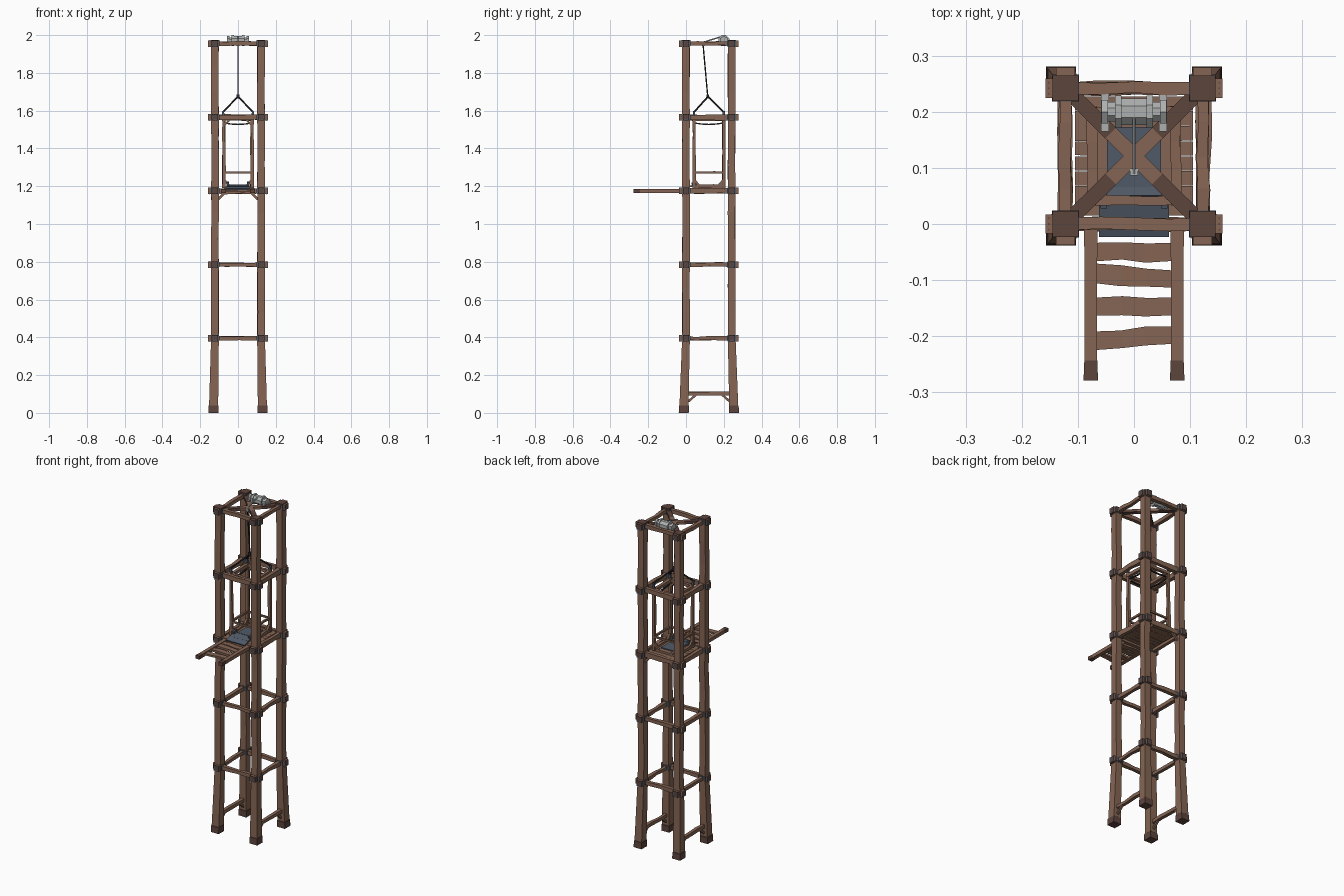
import bpy, bmesh, math, random
from mathutils import Vector, Matrix

if "Cube" in bpy.data.objects:
    bpy.data.objects.remove(bpy.data.objects["Cube"])
random.seed(4)

def material(name, rgb):
    m = bpy.data.materials.new(name)
    m.diffuse_color = (*rgb, 1)
    m.use_nodes = True
    m.node_tree.nodes["Principled BSDF"].inputs["Base Color"].default_value = m.diffuse_color
    return m

WOOD = material("brown wood", (0.235, 0.130, 0.088))
DARK = material("dark end wood", (0.108, 0.058, 0.046))
METAL = material("blue grey iron", (0.080, 0.102, 0.138))
STEEL = material("light steel", (0.42, 0.435, 0.43))
ROPE = material("dark rope", (0.028, 0.025, 0.028))

def finish(name, bm, mats):
    bmesh.ops.recalc_face_normals(bm, faces=bm.faces)
    me = bpy.data.meshes.new(name)
    bm.to_mesh(me)
    bm.free()
    for m in mats:
        me.materials.append(m)
    ob = bpy.data.objects.new(name, me)
    bpy.context.collection.objects.link(ob)
    return ob

def loft(name, secs, mats, side=None, dark=(), sides=4):
    """Sweep a section along [(point, width, height)]; dark lists segments using slot 1."""
    bm = bmesh.new()
    pts = [Vector(s[0]) for s in secs]
    axis = (pts[-1] - pts[0]).normalized()
    ref = Vector(side) if side else (Vector((1, 0, 0)) if abs(axis.z) > 0.9 else axis.cross(Vector((0, 0, 1))))
    u = (ref - axis * ref.dot(axis)).normalized()
    v = axis.cross(u)
    k = 1 / math.cos(math.pi / sides) / 2
    rings = []
    for p, (_, w, h) in zip(pts, secs):
        angs = [2 * math.pi * (i + 0.5) / sides for i in range(sides)]
        rings.append([bm.verts.new(p + u * w * k * math.cos(a) + v * h * k * math.sin(a)) for a in angs])
    n = len(rings) - 1
    for j in range(n):
        for i in range(sides):
            f = bm.faces.new((rings[j][i], rings[j][(i + 1) % sides], rings[j + 1][(i + 1) % sides], rings[j + 1][i]))
            f.material_index = int(j in dark)
    for r, j in ((rings[0], 0), (rings[-1], n - 1)):
        bm.faces.new(r).material_index = int(j in dark)
    return finish(name, bm, mats)

def beam(name, p, q, w, h=None, mat=WOOD, wob=0.0, segs=1, sides=4):
    """Straight bar, or a crooked one when wob is set."""
    p, q, h = Vector(p), Vector(q), h or w
    secs = []
    for i in range(segs + 1):
        d = Vector([random.uniform(-wob, wob) for _ in range(3)]) if 0 < i < segs else Vector()
        s = 1 + (random.uniform(-12, 12) * wob / max(w, 0.01) * 0.1 if wob else 0)
        secs.append((p.lerp(q, i / segs) + d, w * s, h * s))
    return loft(name, secs, [mat], sides=sides)

def box(name, c, size, mat):
    bm = bmesh.new()
    bmesh.ops.create_cube(bm, size=1, matrix=Matrix.Translation(c) @ Matrix.Diagonal((*size, 1)))
    return finish(name, bm, [mat])

def stub(name, c, size, direction):
    """Beam end with an iron rim and a dark inset face."""
    bm = bmesh.new()
    bmesh.ops.create_cube(bm, size=1, matrix=Matrix.Translation(c) @ Matrix.Diagonal((*size, 1)))
    bm.normal_update()
    face = max(bm.faces, key=lambda f: f.normal.dot(Vector(direction)))
    rim = bmesh.ops.inset_region(bm, faces=[face], thickness=0.006, depth=-0.002)["faces"]
    for f in rim:
        f.material_index = 1
    face.material_index = 2
    return finish(name, bm, [WOOD, METAL, DARK])

X, YF, YB = 0.122, 0.0, 0.242
LEVELS = [0.395, 0.785, 1.175, 1.565, 1.955]

# corner posts with flared dark feet, joints and stubs
for sx in (-1, 1):
    for y, sy, where in ((YF, -1, "front"), (YB, 1, "back")):
        foot = (sx * 0.130, y + sy * 0.012)
        at = lambda t: (foot[0] + (sx * X - foot[0]) * t, foot[1] + (y - foot[1]) * t)
        secs = [((*foot, 0), 0.053, 0.053), ((*at(0.1), 0.038), 0.052, 0.052)]
        secs += [((*at(0.12), 0.04), 0.048, 0.048), ((sx * X, y, LEVELS[0]), 0.041, 0.041)]
        for a, b in zip(LEVELS, LEVELS[1:]):
            for t in (0.35, 0.7):
                j = lambda: random.uniform(-0.0025, 0.0025)
                secs.append(((sx * X + j(), y + j(), a + (b - a) * t), 0.039, 0.039))
            secs.append(((sx * X, y, b), 0.041, 0.041))
        secs.append(((sx * X, y, 1.966), 0.041, 0.041))
        loft(where + "_post", secs, [WOOD, DARK], dark=(0, 1))
        for z in LEVELS:
            box("joint_collar", (sx * X, y, z), (0.048, 0.048, 0.026), METAL)
            stub("side_stub", (sx * 0.129, y, z), (0.058, 0.034, 0.034), (sx, 0, 0))
            stub("end_stub", (sx * X, y + sy * 0.008, z), (0.034, 0.058, 0.034), (0, sy, 0))
            for t in (-0.01, 0, 0.01):
                box("nail", (sx * 0.152, y + t, z), (0.003, 0.003, 0.037), DARK)
        box("post_cap", (sx * X, y, 1.968), (0.046, 0.046, 0.014), DARK)

# horizontal beams at each level, and low side rails with braces
for z in LEVELS:
    h = 0.028 if z in (1.175, 1.565) else 0.021
    for y in (YF, YB):
        beam("cross_beam", (-X, y, z), (X, y, z), 0.021, h, wob=0.0025, segs=4)
    for s in (-1, 1):
        beam("side_beam", (s * X, YF, z), (s * X, YB, z), 0.021, h, wob=0.0025, segs=4)
for s in (-1, 1):
    beam("low_rail", (s * 0.127, YF, 0.102), (s * 0.127, YB, 0.102), 0.02, wob=0.002, segs=3)
    for y, d in ((0.012, 1), (0.232, -1)):
        beam("low_brace", (s * 0.127, y, 0.06), (s * 0.127, y + d * 0.045, 0.1), 0.012)
    for y in (YF, YB):
        beam("deck_brace", (s * 0.105, y, 1.13), (s * 0.065, y, 1.17), 0.013)

# roof cross brace, light centre and dark ends
for s in (-1, 1):
    a, b = Vector((-s * X, YF, 1.954)), Vector((s * X, YB, 1.954))
    loft("roof_brace", [(a.lerp(b, t), 0.027, 0.016) for t in (0, 0.33, 0.67, 1)], [WOOD, DARK], dark=(0, 2))

# winch drum with flanges, feeding arm and hoist rope
def wheel(name, x0, x1, r, sides, mat=STEEL):
    beam(name, (x0, 0.2, 1.971), (x1, 0.2, 1.971), 2 * r, 2 * r, mat, sides=sides)
wheel("winch_drum", -0.05, 0.05, 0.017, 8)
wheel("winch_core", -0.022, 0.022, 0.024, 8)
for s in (-1, 1):
    wheel("winch_flange", s * 0.022, s * 0.034, 0.029, 8)
    wheel("winch_end", s * 0.046, s * 0.058, 0.021, 6)
    beam("winch_mount", (s * 0.052, 0.165, 1.96), (s * 0.052, 0.245, 1.96), 0.014, 0.012, STEEL)
beam("feed_cable", (0, 0.19, 1.993), (0, 0.09, 1.962), 0.006, mat=STEEL, sides=6)
box("cable_guide", (0, 0.092, 1.953), (0.014, 0.012, 0.022), STEEL)
beam("hoist_rope", (0, 0.09, 1.955), (0, 0.115, 1.675), 0.006, mat=ROPE, sides=6)
box("rope_knot", (0, 0.115, 1.675), (0.014, 0.014, 0.022), ROPE)

# hanging cage: posts, slings, rings and braces
CX, C0, C1 = 0.075, 0.042, 0.2
for s in (-1, 1):
    for y, d in ((C0, 1), (C1, -1)):
        beam("cage_post", (s * CX, y, 1.19), (s * CX, y, 1.57), 0.017, wob=0.002, segs=4)
        beam("cage_sling", (0, 0.117, 1.675), (s * 0.08, y, 1.592), 0.009, mat=ROPE, sides=6)
        beam("sling_hook", (s * 0.08, y, 1.597), (s * CX, y, 1.56), 0.012, mat=METAL)
        beam("cage_top_brace", (s * CX, y, 1.52), (s * 0.045, y, 1.552), 0.01)
        beam("cage_foot_brace", (s * CX, y, 1.235), (s * 0.045, y, 1.2), 0.012)
        beam("cage_side_brace", (s * CX, y, 1.235), (s * CX, y + d * 0.03, 1.2), 0.012)
    for z, t in ((1.556, 0.018), (1.272, 0.01), (1.2, 0.016)):
        beam("cage_side_rail", (s * CX, C0, z), (s * CX, C1, z), t, wob=0.002, segs=3)
    loft("cage_side_rope", [((s * CX, C0 + (C1 - C0) * i / 4, 1.535 - 0.008 * math.sin(math.pi * i / 4)),
                             0.007, 0.007) for i in range(5)], [ROPE])
for y in (C0, C1):
    beam("cage_top_rail", (-CX, y, 1.556), (CX, y, 1.556), 0.018, wob=0.002, segs=3)
    loft("cage_rope", [((-CX + CX * i / 2, y, 1.535 - 0.008 * math.sin(math.pi * i / 4)), 0.007, 0.007)
                       for i in range(5)], [ROPE])
beam("cage_back_rail", (-CX, C1, 1.272), (CX, C1, 1.272), 0.01)
beam("cage_front_rail", (-CX, C0, 1.272), (CX, C0, 1.272), 0.01)

# deck planks inside the tower, with cage floor plate
for i in range(8):
    y = 0.028 + i * 0.0267
    beam("deck_plank", (-0.105, y, 1.178), (0.105, y, 1.178), 0.0255, 0.014, wob=0.001, segs=2)
box("cage_floor", (0, 0.121, 1.192), (0.15, 0.158, 0.012), WOOD)
box("floor_plate", (0, 0.11, 1.2), (0.096, 0.125, 0.008), METAL)

# bent iron threshold plate with raised cheeks
path = [(-0.022, 1.184), (0.01, 1.196), (0.05, 1.206), (0.065, 1.202)]
for a, b in zip(path, path[1:]):
    beam("threshold_plate", (0, *a), (0, *b), 0.124, 0.008, METAL)
for s in (-1, 1):
    beam("threshold_cheek", (s * 0.054, 0.03, 1.21), (s * 0.054, 0.06, 1.216), 0.012, 0.02, METAL)

# landing: two long beams with dark tips and four crooked steps
for s in (-1, 1):
    ys = ((0.0, 0.024), (-0.12, 0.022), (-0.243, 0.023), (-0.279, 0.026))
    loft("landing_beam", [((s * 0.077, y, 1.175), w, 0.021) for y, w in ys], [WOOD, DARK], dark=(2,))
for y, tilt in ((-0.05, 0.0), (-0.093, -0.005), (-0.147, 0.0), (-0.203, 0.005)):
    beam("landing_step", (-0.068, y - tilt, 1.175), (0.068, y + tilt, 1.175), 0.034, 0.012, wob=0.003, segs=3)
